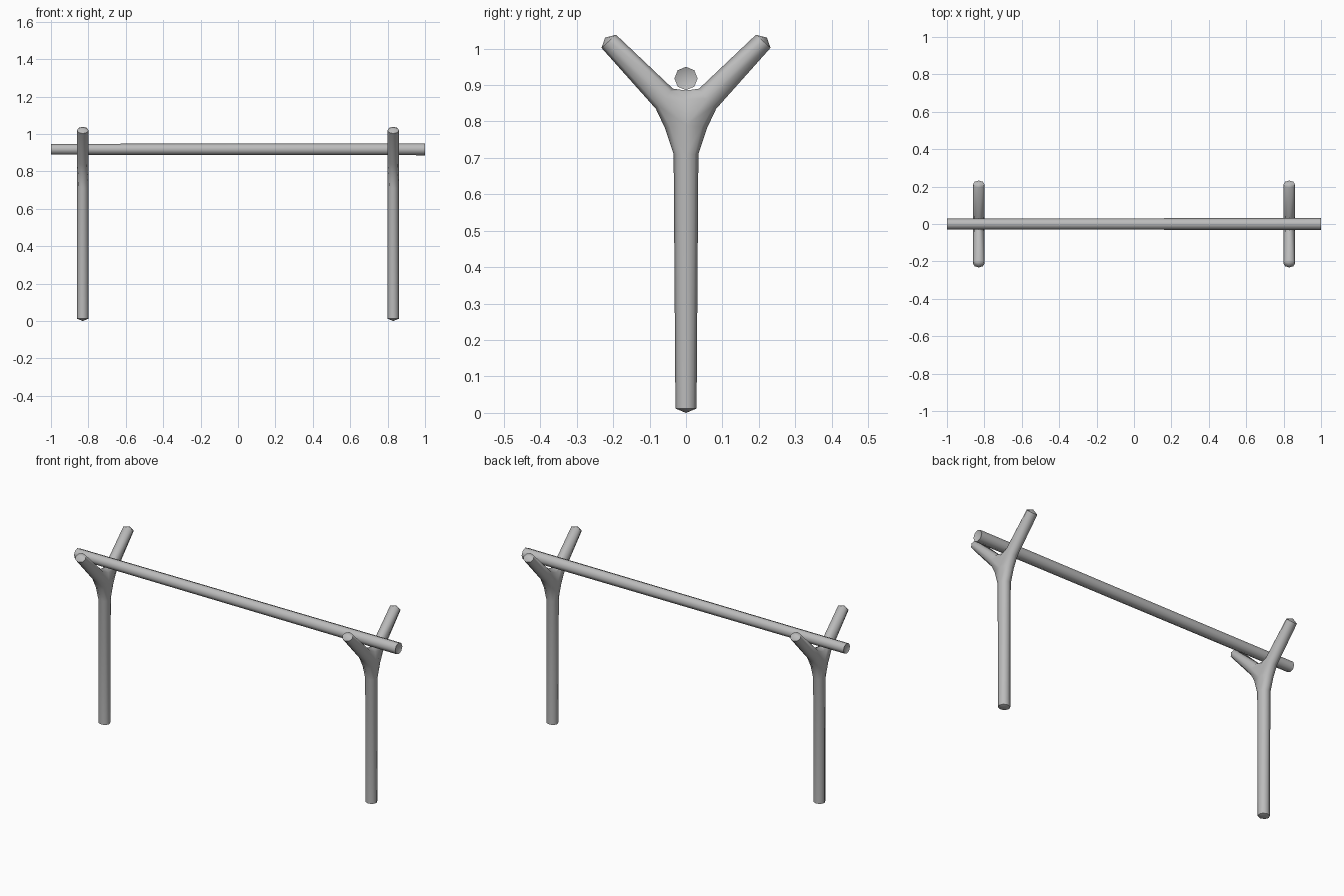
import bpy
import bmesh
from math import cos, sin, pi, radians
from mathutils import Vector

cube = bpy.data.objects.get("Cube")
if cube:
    bpy.data.objects.remove(cube, do_unlink=True)

SIDES = 8
THICK = 0.031      # half thickness of the forks along x
FORK_X = 0.83

grey = bpy.data.materials.new("plain_grey")
grey.use_nodes = True
GREY = (0.5, 0.5, 0.5, 1)
grey.diffuse_color = GREY
grey.node_tree.nodes["Principled BSDF"].inputs["Base Color"].default_value = GREY


def ring(bm, outer, inner, count=SIDES):
    """Cross-section of a limb spanning two (y, z) points."""
    o, i = Vector((0, *outer)), Vector((0, *inner))
    mid, half = (o + i) / 2, (o - i) / 2
    verts = []
    for k in range(count):
        a = 2 * pi * k / SIDES
        verts.append(bm.verts.new(mid + half * sin(a) + Vector((THICK * cos(a), 0, 0))))
    return verts


def bridge(bm, a, b, closed=True):
    n = len(a)
    for k in range(n if closed else n - 1):
        j = (k + 1) % n
        bm.faces.new((a[k], a[j], b[j], b[k]))


def cap(bm, loop, tip, closed=True):
    apex = bm.verts.new(tip)
    n = len(loop)
    for k in range(n if closed else n - 1):
        bm.faces.new((loop[k], loop[(k + 1) % n], apex))


def finish(bm, name):
    bmesh.ops.recalc_face_normals(bm, faces=bm.faces)
    mesh = bpy.data.meshes.new(name)
    bm.to_mesh(mesh)
    bm.free()
    mesh.materials.append(grey)
    return mesh


def place(name, mesh, location):
    obj = bpy.data.objects.new(name, mesh)
    bpy.context.collection.objects.link(obj)
    obj.location = location
    bpy.ops.object.select_all(action="DESELECT")
    obj.select_set(True)
    bpy.context.view_layer.objects.active = obj
    bpy.ops.object.shade_smooth_by_angle(angle=radians(60))
    return obj


def fork_mesh():
    bm = bmesh.new()
    # Half of the post, open along the y = 0 seam
    foot = ring(bm, (0.029, 0.012), (-0.029, 0.012), 5)
    neck = ring(bm, (0.034, 0.71), (-0.034, 0.71), 5)
    cap(bm, foot, (0, 0, 0), closed=False)
    bridge(bm, foot, neck, closed=False)
    # Where the arm leaves the post: outer side, then the crotch on the seam
    split = [(THICK, 0, 0.79), (0.024, 0.044, 0.785), (0, 0.057, 0.78),
             (-0.024, 0.044, 0.785), (-THICK, 0, 0.79),
             (-0.023, 0, 0.862), (0, 0, 0.885), (0.023, 0, 0.862)]
    base = [bm.verts.new(p) for p in split]
    bridge(bm, neck, base[:5], closed=False)
    # Arm with a blunt tip
    elbow = ring(bm, (0.083, 0.835), (0.036, 0.89))
    end = ring(bm, (0.232, 1.002), (0.192, 1.038))
    bridge(bm, base, elbow)
    bridge(bm, elbow, end)
    cap(bm, end, (0, 0.222, 1.03))
    # Mirror to the other side and weld the seam
    copy = bmesh.ops.duplicate(bm, geom=bm.verts[:] + bm.edges[:] + bm.faces[:])
    for v in copy["geom"]:
        if isinstance(v, bmesh.types.BMVert):
            v.co.y = -v.co.y
    bmesh.ops.remove_doubles(bm, verts=bm.verts[:], dist=0.0005)
    return finish(bm, "forked_post")


def pole_mesh():
    bm = bmesh.new()
    ends = []
    for x, r in ((-1, 0.029), (1, 0.032)):
        loop = [bm.verts.new((x, r * cos(2 * pi * k / SIDES), r * sin(2 * pi * k / SIDES)))
                for k in range(SIDES)]
        cap(bm, loop, (x * 0.985, 0, 0))   # slightly hollowed end
        ends.append(loop)
    bridge(bm, *ends)
    return finish(bm, "crossbar")


fork = fork_mesh()
for side, name in ((1, "left_forked_post"), (-1, "right_forked_post")):
    place(name, fork, (side * FORK_X, 0, 0))
place("crossbar", pole_mesh(), (0, 0, 0.918))
